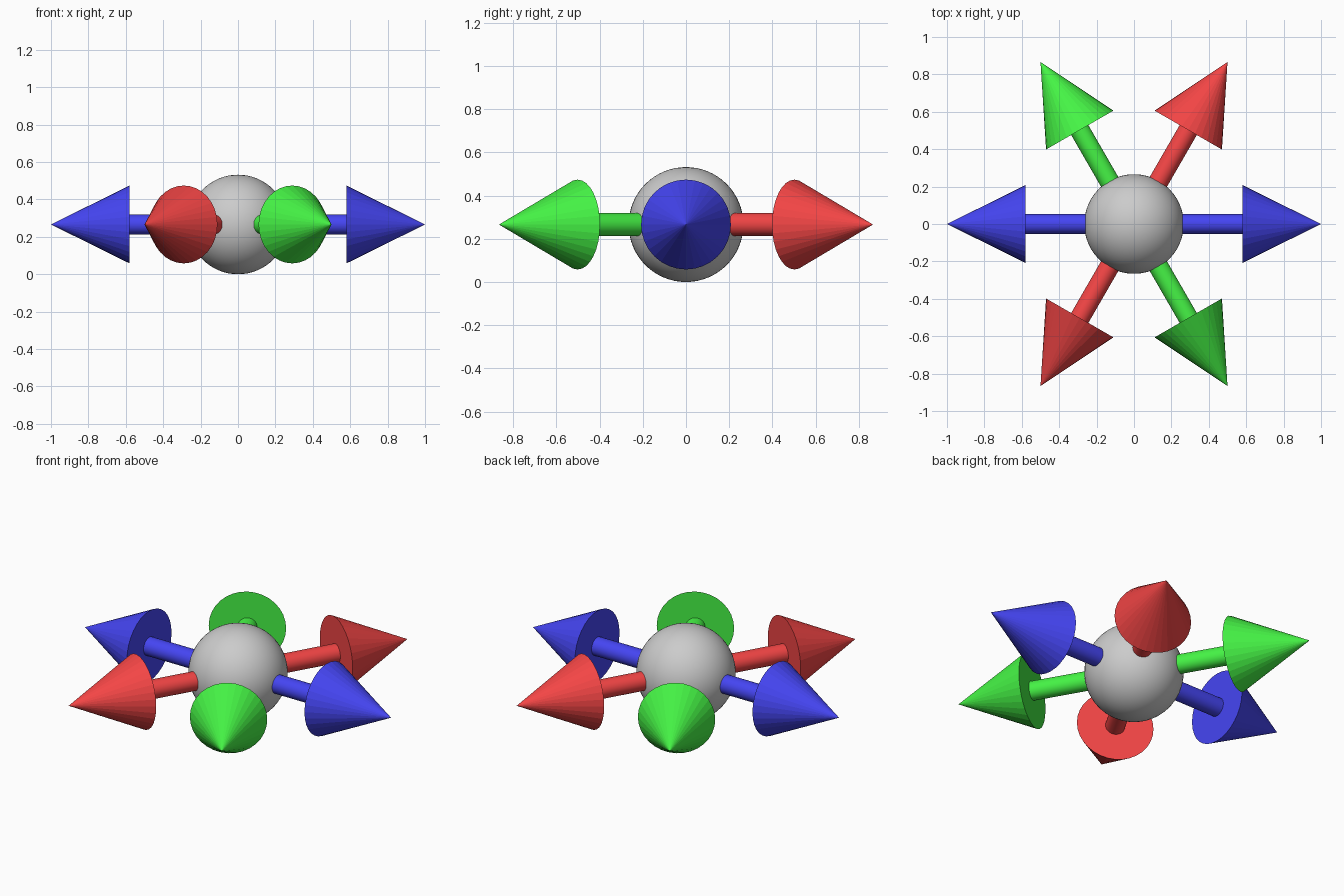
import bpy
from math import pi, cos, sin, radians
from mathutils import Vector

if "Cube" in bpy.data.objects:
    bpy.data.objects.remove(bpy.data.objects["Cube"])

R = 0.266          # ball radius, also the height of the arrow plane
SHAFT_R = 0.053
HEAD_R = 0.208
HEAD_START = 0.58


def material(name, colour):
    m = bpy.data.materials.new(name)
    m.diffuse_color = (*colour, 1)
    m.use_nodes = True
    m.node_tree.nodes["Principled BSDF"].inputs["Base Color"].default_value = m.diffuse_color
    return m


def cone(name, angle, start, end, r1, r2, mat):
    d = Vector((cos(angle), sin(angle), 0))
    loc = d * (start + end) / 2 + Vector((0, 0, R))
    bpy.ops.mesh.primitive_cone_add(vertices=32, radius1=r1, radius2=r2,
                                    depth=end - start, location=loc,
                                    rotation=(0, pi / 2, angle))
    ob = bpy.context.object
    ob.name = name
    ob.data.materials.append(mat)
    return ob


# central ball
bpy.ops.mesh.primitive_uv_sphere_add(segments=48, ring_count=32, radius=R, location=(0, 0, R))
bpy.context.object.name = "centre_ball"
bpy.ops.object.shade_smooth()

# three coloured double-ended axes, 60 degrees apart
axes = [("blue", (0.06, 0.06, 0.9), 0),
        ("red", (0.9, 0.06, 0.06), 60),
        ("green", (0.06, 0.9, 0.06), 120)]
for name, colour, deg in axes:
    mat = material(name, colour)
    for side, turn in (("a", 0), ("b", 180)):
        ang = radians(deg + turn)
        cone(f"{name}_shaft_{side}", ang, 0.2, HEAD_START + 0.01, SHAFT_R, SHAFT_R, mat)
        bpy.ops.object.shade_smooth_by_angle()
        cone(f"{name}_arrowhead_{side}", ang, HEAD_START, 1.0, HEAD_R, 0, mat)
